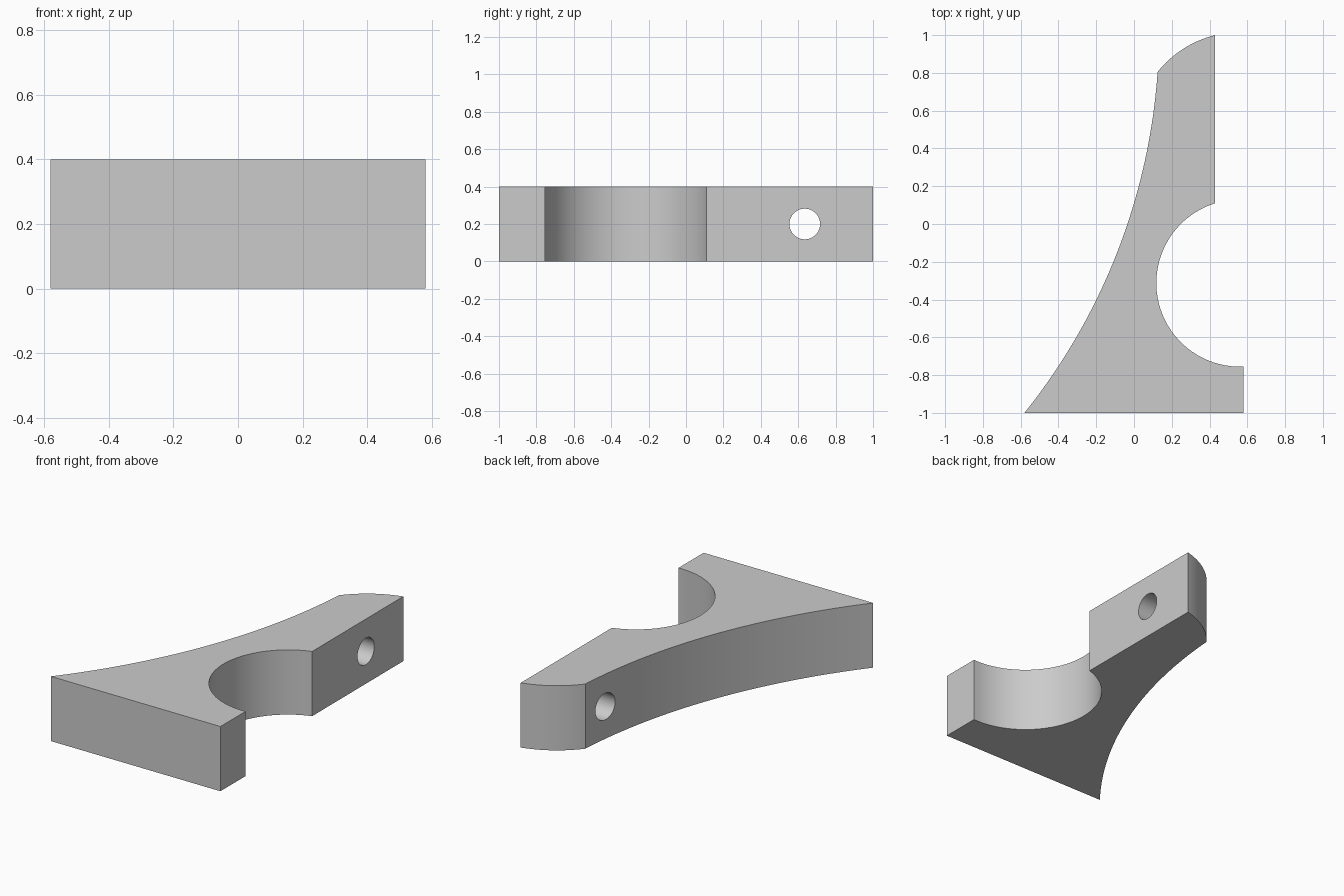
import bpy, bmesh, math
from mathutils import Vector, Matrix

cube = bpy.data.objects.get("Cube")
if cube:
    bpy.data.objects.remove(cube, do_unlink=True)

HEIGHT = 0.4


def arc(a, b, sag, steps):
    """Points from a towards b (b excluded), bulging by sag to the left of travel."""
    a, b = Vector(a), Vector(b)
    chord = b - a
    half = chord.length / 2
    radius = (half * half + sag * sag) / (2 * abs(sag))
    left = Vector((-chord.y, chord.x)).normalized() * math.copysign(1, sag)
    centre = (a + b) / 2 + left * (abs(sag) - radius)
    along = chord.normalized()
    spread = math.asin(half / radius)
    pts = []
    for i in range(steps):
        t = spread * (2 * i / steps - 1)
        pts.append(centre + left * radius * math.cos(t) + along * radius * math.sin(t))
    return pts


# Outline, counter-clockwise from the front left tip
tip, foot = (-0.58, -1.0), (0.58, -1.0)
seat_front, seat_back = (0.58, -0.755), (0.43, 0.11)
end_right, end_left = (0.43, 1.0), (0.125, 0.805)
outline = [Vector(foot)]
outline += arc(seat_front, seat_back, 0.386, 40)      # round pipe seat
outline += [Vector(seat_back)]
outline += arc(end_right, end_left, -0.03, 16)        # rounded end
outline += arc(end_left, tip, 0.148, 40)              # long concave side
outline += [Vector(tip)]

# Bracket body
bm = bmesh.new()
base = bm.faces.new([bm.verts.new((p.x, p.y, 0)) for p in outline])
top = bmesh.ops.extrude_face_region(bm, geom=[base])
bmesh.ops.translate(bm, vec=(0, 0, HEIGHT),
                    verts=[v for v in top["geom"] if isinstance(v, bmesh.types.BMVert)])
bmesh.ops.recalc_face_normals(bm, faces=bm.faces)
mesh = bpy.data.meshes.new("bracket")
bm.to_mesh(mesh)
bm.free()
bracket = bpy.data.objects.new("bracket", mesh)
bpy.context.collection.objects.link(bracket)

# Grey material
grey = bpy.data.materials.new("light grey")
grey.use_nodes = True
colour = (0.6, 0.6, 0.6, 1)
grey.diffuse_color = colour
grey.node_tree.nodes["Principled BSDF"].inputs["Base Color"].default_value = colour
mesh.materials.append(grey)

# Bolt hole through the arm
bpy.ops.mesh.primitive_cylinder_add(vertices=40, radius=0.082, depth=2,
                                    location=(0.2, 0.635, HEIGHT / 2),
                                    rotation=(0, math.pi / 2, 0))
cutter = bpy.context.object
cutter.name = "bolt_hole_cutter"
cutter.hide_render = True
cutter.data.materials.append(grey)
bpy.ops.object.select_all(action="DESELECT")
bracket.select_set(True)
bpy.context.view_layer.objects.active = bracket
cut = bracket.modifiers.new("bolt_hole", "BOOLEAN")
cut.operation = "DIFFERENCE"
cut.solver = "EXACT"
cut.object = cutter
bpy.ops.object.modifier_apply(modifier=cut.name)
bpy.data.objects.remove(cutter, do_unlink=True)

bpy.ops.object.shade_smooth_by_angle(angle=math.radians(25))
